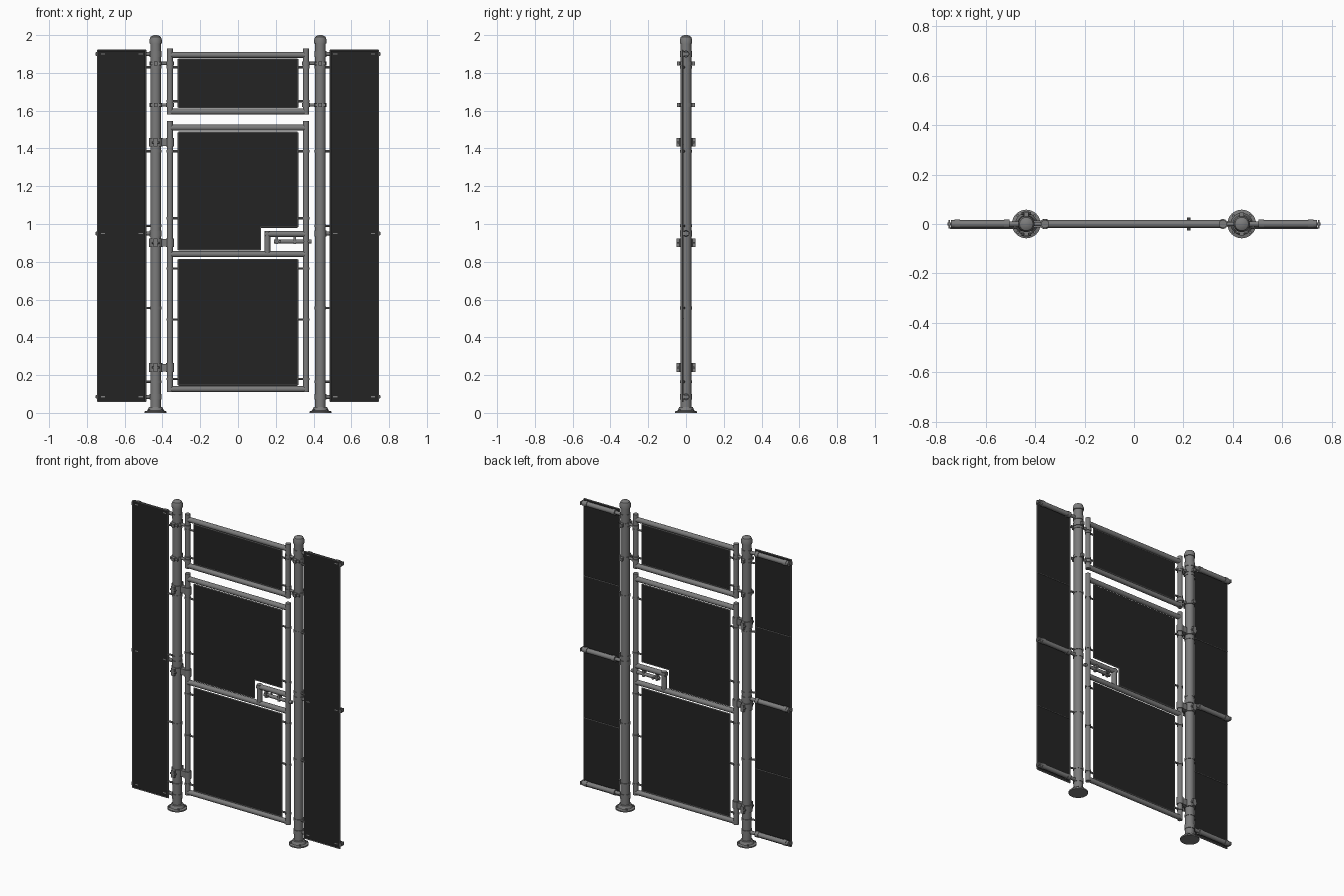
import bpy, bmesh, math
from mathutils import Vector

if "Cube" in bpy.data.objects:
    bpy.data.objects.remove(bpy.data.objects["Cube"])


def material(name, v):
    m = bpy.data.materials.new(name)
    m.diffuse_color = (v, v, v, 1)
    m.use_nodes = True
    m.node_tree.nodes["Principled BSDF"].inputs["Base Color"].default_value = m.diffuse_color
    return m


STEEL = material("grey steel", 0.20)
PANEL = material("black panel", 0.017)


def finish(name, bm, mat, smooth=True):
    me = bpy.data.meshes.new(name)
    bmesh.ops.recalc_face_normals(bm, faces=bm.faces)
    bm.to_mesh(me)
    bm.free()
    me.materials.append(mat)
    ob = bpy.data.objects.new(name, me)
    bpy.context.collection.objects.link(ob)
    if smooth:
        bpy.ops.object.select_all(action='DESELECT')
        ob.select_set(True)
        bpy.context.view_layer.objects.active = ob
        bpy.ops.object.shade_smooth_by_angle(angle=math.radians(35))
    return ob


def tube(name, a, b, r, n=20):
    a, b = Vector(a), Vector(b)
    bm = bmesh.new()
    bmesh.ops.create_cone(bm, cap_ends=True, segments=n, radius1=r, radius2=r, depth=(b - a).length)
    rot = (b - a).to_track_quat('Z', 'Y').to_matrix().to_4x4()
    bm.transform(rot)
    bmesh.ops.translate(bm, verts=bm.verts, vec=(a + b) / 2)
    return finish(name, bm, STEEL)


def box(name, x0, x1, y0, y1, z0, z1, mat=STEEL):
    bm = bmesh.new()
    bmesh.ops.create_cube(bm, size=1)
    for v in bm.verts:
        v.co = ((x0 + x1) / 2 + v.co.x * (x1 - x0), (y0 + y1) / 2 + v.co.y * (y1 - y0),
                (z0 + z1) / 2 + v.co.z * (z1 - z0))
    return finish(name, bm, mat, False)


def ring(name, x, z, r, h):
    return tube(name, (x, 0, z - h / 2), (x, 0, z + h / 2), r)


def lathe(name, x, profile, n=32):
    bm = bmesh.new()
    vs = [bm.verts.new((r, 0, z)) for r, z in profile]
    es = [bm.edges.new(p) for p in zip(vs, vs[1:])]
    bmesh.ops.spin(bm, geom=vs + es, cent=(0, 0, 0), axis=(0, 0, 1), angle=2 * math.pi, steps=n)
    bmesh.ops.remove_doubles(bm, verts=bm.verts, dist=1e-5)
    bmesh.ops.translate(bm, verts=bm.verts, vec=(x, 0, 0))
    return finish(name, bm, STEEL)


def sheet(name, outline, y, t=0.004):
    # flat panel from an xz outline, with a thin rim rod along each edge
    bm = bmesh.new()
    f = bm.faces.new([bm.verts.new((x, y - t / 2, z)) for x, z in outline])
    g = bmesh.ops.extrude_face_region(bm, geom=[f])
    bmesh.ops.translate(bm, verts=[v for v in g['geom'] if isinstance(v, bmesh.types.BMVert)], vec=(0, t, 0))
    finish(name, bm, PANEL, False)
    for (x0, z0), (x1, z1) in zip(outline, outline[1:] + outline[:1]):
        tube(name + "_rim", (x0, y, z0), (x1, y, z1), 0.0035, 8)


POST, GATE, R = 0.436, 0.36, 0.016

# posts with flanged feet and domed caps
for s in (-1, 1):
    x = s * POST
    lathe("post", x, [(0, 0), (.058, 0), (.058, .008), (.044, .012), (.036, .03), (.028, .032),
                      (.028, 1.955), (.033, 1.955), (.033, 1.975), (.027, 1.991), (.014, 1.999), (0, 2.0)])
    for k in range(4):
        a = math.pi / 4 + k * math.pi / 2
        bx, by = x + .048 * math.cos(a), .048 * math.sin(a)
        tube("foot_bolt", (bx, by, .006), (bx, by, .018), .006, 6)

# top frame and door frame
for s in (-1, 1):
    tube("top_frame_upright", (s * GATE, 0, 1.58), (s * GATE, 0, 1.93), R)
    tube("door_upright", (s * GATE, 0, .11), (s * GATE, 0, 1.545), R)
for z in (1.895, 1.595):
    tube("top_frame_rail", (-GATE, 0, z), (GATE, 0, z), R)
for z in (1.51, .84, .126):
    tube("door_rail", (-GATE, 0, z), (GATE, 0, z), R)

# panels in the frames
P = 0.316
sheet("top_panel", [(-P, 1.617), (P, 1.617), (P, 1.873), (-P, 1.873)], 0)
sheet("door_upper_panel", [(-P, .863), (.118, .863), (.118, .983), (P, .983), (P, 1.485), (-P, 1.485)], 0)
sheet("door_lower_panel", [(-P, .147), (P, .147), (P, .812), (-P, .812)], 0)

# clips that hold the panels to the uprights
for s in (-1, 1):
    for z in (1.83, 1.65, 1.385, 1.03, .765, .495, .18):
        ring("panel_clip_ring", s * GATE, z, .019, .012)
        tube("panel_clip_pin", (s * (GATE - .01), 0, z), (s * P, 0, z), .006, 10)

# latch frame and sliding bolt
tube("latch_frame_rail", (.14, 0, .947), (GATE, 0, .947), R)
tube("latch_frame_upright", (.155, 0, .84), (.155, 0, .962), R)
tube("latch_bolt", (.19, 0, .907), (.39, 0, .907), .011, 14)
tube("latch_handle", (.222, -.026, .907), (.222, .026, .907), .007, 10)
for x in (.205, .30):
    box("latch_guide", x - .006, x + .006, -.013, .013, .893, .935)

# door hinges on the left post
for z in (1.432, .90, .24):
    ring("hinge_collar", -POST, z, .035, .046)
    ring("hinge_sleeve", -GATE, z, .021, .046)
    box("hinge_plate", -POST, -GATE, -.014, .014, z - .02, z + .02)
    for s in (-1, 1):
        box("hinge_ear", -POST - .011, -POST + .011, s * .041 - .009, s * .041 + .009, z - .023, z + .023)
    tube("hinge_screw", (-POST - .02, -.042, z), (-POST + .02, -.042, z), .006, 8)
    tube("hinge_screw", (-POST - .02, .042, z), (-POST + .02, .042, z), .006, 8)

# brackets of the fixed top frame on both posts
for s in (-1, 1):
    for z in (1.85, 1.63):
        ring("bracket_collar", s * POST, z, .033, .02)
        ring("bracket_sleeve", s * GATE, z, .02, .02)
        tube("bracket_arm", (s * POST, 0, z), (s * GATE, 0, z), .009, 12)
        box("bracket_ears", s * POST - .009, s * POST + .009, -.047, .047, z - .01, z + .01)
        box("bracket_lug", s * POST - .028, s * POST + .028, -.036, -.028, z - .008, z + .008)

# side wings: panel in front of three horizontal tubes
for s in (-1, 1):
    xi, xo, y = s * .488, s * .743, -.017
    sheet("wing_panel", [(xi, .06), (xo, .06), (xo, 1.92), (xi, 1.92)], y, .002)
    for z in (1.90, .95, .085):
        tube("wing_arm", (s * .505, 0, z), (s * .74, 0, z), .0155)
        tube("wing_spigot", (s * POST, 0, z), (s * .515, 0, z), .011, 14)
        ring("wing_post_collar", s * POST, z, .032, .03)
        tube("wing_tip_pin", (s * .73, 0, z), (s * .755, 0, z), .007, 10)
        box("wing_tip_plate", s * .7475 - .0035, s * .7475 + .0035, -.018, .016, z - .01, z + .01)
        for c in (.515, .715):
            tube("wing_arm_collar", (s * (c - .011), 0, z), (s * (c + .011), 0, z), .0185)
    # thin stiffening wires behind the panel
    for z in (1.42, .50):
        tube("wing_wire", (xi, y + .004, z), (xo, y + .004, z), .0025, 6)
    # clips from the post to the panel edge
    for z in (1.83, 1.385, .99, .555, .165):
        ring("wing_clip_ring", s * POST, z, .031, .014)
        tube("wing_clip_pin", (s * (POST + .02), -.008, z), (xi, -.015, z), .006, 10)
